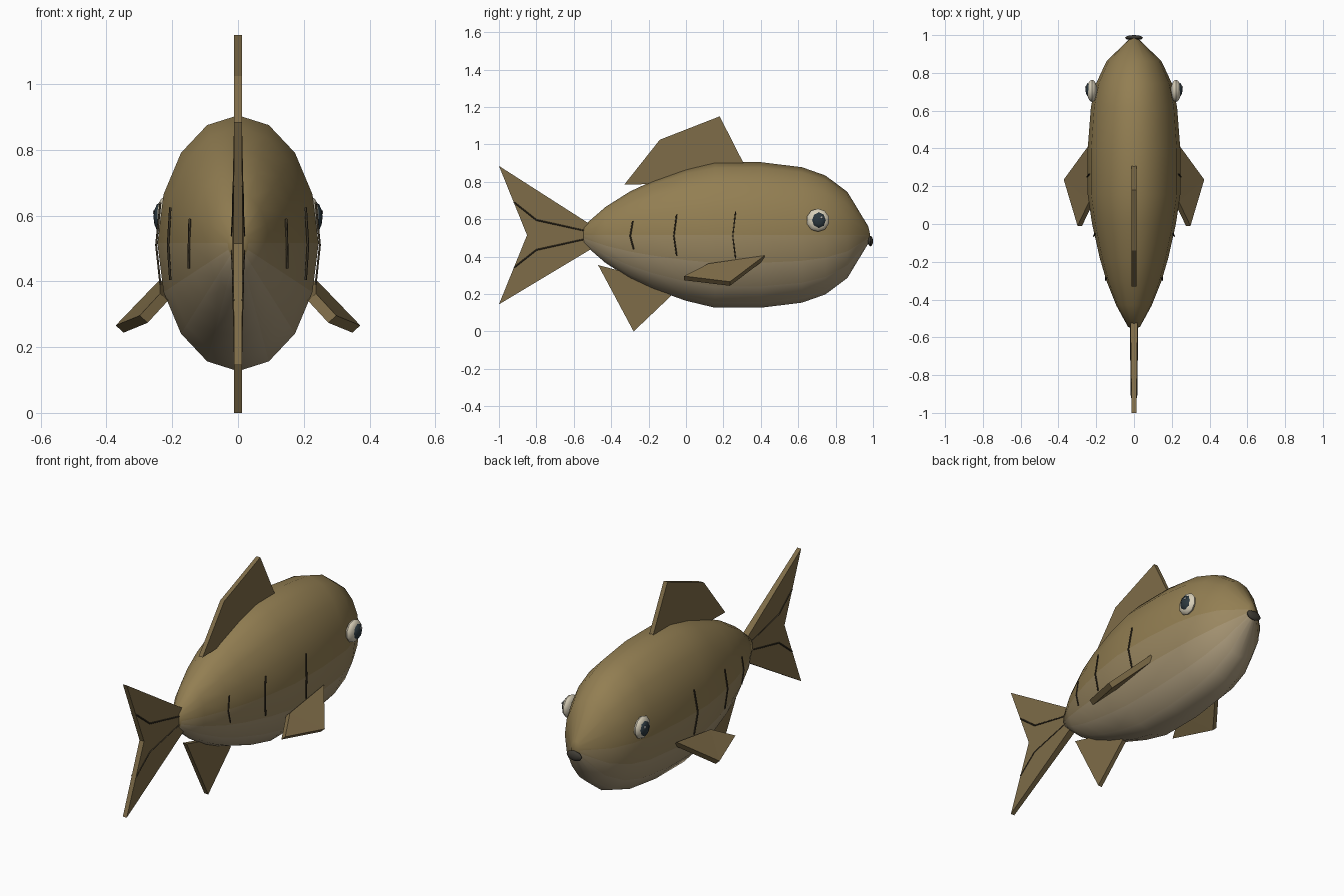
import bpy, bmesh, math
from mathutils import Vector

if "Cube" in bpy.data.objects:
    bpy.data.objects.remove(bpy.data.objects["Cube"])

def material(name, rgb):
    m = bpy.data.materials.new(name)
    m.diffuse_color = (*rgb, 1)
    m.use_nodes = True
    m.node_tree.nodes["Principled BSDF"].inputs["Base Color"].default_value = m.diffuse_color
    return m

BACK, BELLY = (0.29, 0.21, 0.085), (0.42, 0.34, 0.22)
fin_mat = material("fin_brown", (0.21, 0.15, 0.065))
dark = material("dark_line", (0.045, 0.035, 0.02))
white = material("eye_cream", (0.68, 0.62, 0.48))
black = material("pupil_dark", (0.025, 0.04, 0.05))
lip = material("mouth_dark", (0.05, 0.045, 0.035))
glint = material("glint_white", (0.9, 0.9, 0.9))

def finish(name, bm, mats, smooth=None):
    bmesh.ops.recalc_face_normals(bm, faces=bm.faces)
    me = bpy.data.meshes.new(name)
    bm.to_mesh(me)
    bm.free()
    for m in mats:
        me.materials.append(m)
    ob = bpy.data.objects.new(name, me)
    bpy.context.collection.objects.link(ob)
    if smooth:
        bpy.ops.object.select_all(action='DESELECT')
        ob.select_set(True)
        bpy.context.view_layer.objects.active = ob
        bpy.ops.object.shade_smooth_by_angle(angle=math.radians(smooth))
    return ob

# Body: 16-sided oval rings along y, shaded from back to belly
N, CZ = 16, 0.516
sections = [(-0.545, 0.05), (-0.43, 0.15), (-0.3, 0.232), (-0.18, 0.288),
            (0, 0.352), (0.155, 0.389), (0.4, 0.389), (0.62, 0.362),
            (0.745, 0.318), (0.863, 0.23), (0.975, 0.045)]
bm = bmesh.new()
rings = []
for y, r in sections:
    rings.append([bm.verts.new((0.63 * r * math.sin(2 * math.pi * i / N), y,
                                CZ + r * math.cos(2 * math.pi * i / N))) for i in range(N)])
for a, b in zip(rings, rings[1:]):
    for i in range(N):
        f = bm.faces.new((a[i], a[(i + 1) % N], b[(i + 1) % N], b[i]))
        f.material_index = max(0, min(i, N - 1 - i) - 3)
for ring, y in ((rings[0], -0.555), (rings[-1], 0.985)):
    tip = bm.verts.new((0, y, CZ))
    for i in range(N):
        bm.faces.new((ring[i], ring[(i + 1) % N], tip))
shades = [material(f"body_shade_{k}", [a + (b - a) * t for a, b in zip(BACK, BELLY)])
          for k, t in enumerate((0, 0.25, 0.6, 0.85, 1))]
finish("body", bm, shades, 60)

# Upright fins: side outline given thickness, optionally thinning to the rear
def flat_fin(name, pts, half):
    bm = bmesh.new()
    sides = [[bm.verts.new((s * half(y), y, z)) for y, z in pts] for s in (-1, 1)]
    for s in sides:
        bm.faces.new(s)
    n = len(pts)
    for i in range(n):
        j = (i + 1) % n
        bm.faces.new((sides[0][i], sides[0][j], sides[1][j], sides[1][i]))
    finish(name, bm, [fin_mat])

flat_fin("dorsal_fin", [(-0.33, 0.785), (-0.14, 1.025), (0.18, 1.15), (0.31, 0.895),
                        (0.2, 0.82), (-0.1, 0.79)], lambda y: 0.012)
flat_fin("anal_fin", [(-0.47, 0.355), (-0.28, 0), (-0.08, 0.19), (-0.12, 0.26),
                      (-0.3, 0.31)], lambda y: 0.012)
flat_fin("tail_fin", [(-0.5, 0.565), (-1, 0.885), (-0.85, 0.515), (-1, 0.145),
                      (-0.5, 0.445)], lambda y: 0.012 + 0.014 * (y + 1))

# Side fins: two folded triangles given thickness
def side_fin(name, s):
    pts = [(0.225, 0.42, 0.395), (0.36, 0.235, 0.255), (0.287, -0.01, 0.285), (0.225, 0.12, 0.352)]
    off = Vector((0.012 , 0, 0.011))
    bm = bmesh.new()
    lo, hi = [[bm.verts.new((s * v.x, v.y, v.z)) for v in (Vector(p) + k * off for p in pts)]
              for k in (-1, 1)]
    for q in (lo, hi):
        bm.faces.new((q[0], q[1], q[3]))
        bm.faces.new((q[1], q[2], q[3]))
    for i in range(4):
        j = (i + 1) % 4
        bm.faces.new((lo[i], lo[j], hi[j], hi[i]))
    finish(name, bm, [fin_mat])

# Flattened balls for eyes and mouth
def ball(name, loc, size, mat, seg, rows, axis='X'):
    bm = bmesh.new()
    bmesh.ops.create_uvsphere(bm, u_segments=seg, v_segments=rows, radius=1)
    for v in bm.verts:
        x, y, z = v.co
        p = (z, x, y) if axis == 'X' else (x, z, y)
        v.co = [c + k * d for c, k, d in zip(loc, size, p)]
    finish(name, bm, [mat], 40)

# Thin dark creases
def crease(name, pts, r=0.004):
    cu = bpy.data.curves.new(name, 'CURVE')
    cu.dimensions = '3D'
    cu.bevel_depth = r
    cu.bevel_resolution = 0
    cu.use_fill_caps = True
    sp = cu.splines.new('POLY')
    sp.points.add(len(pts) - 1)
    for q, p in zip(sp.points, pts):
        q.co = (*p, 1)
    cu.materials.append(dark)
    bpy.context.collection.objects.link(bpy.data.objects.new(name, cu))

creases = [[(0.236, 0.265, 0.64), (0.249, 0.25, 0.51), (0.236, 0.265, 0.39)],
           [(0.206, -0.05, 0.625), (0.213, -0.065, 0.51), (0.206, -0.05, 0.405)],
           [(0.147, -0.285, 0.59), (0.149, -0.298, 0.51), (0.15, -0.28, 0.44)]]
for s, side in ((-1, "left"), (1, "right")):
    side_fin(f"pectoral_fin_{side}", s)
    ball(f"eye_{side}", (s * 0.222, 0.705, 0.595), (0.027, 0.062, 0.062), white, 10, 8)
    ball(f"pupil_{side}", (s * 0.237, 0.71, 0.595), (0.02, 0.04, 0.045), black, 8, 6)
    ball(f"glint_{side}", (s * 0.254, 0.725, 0.61), (0.005, 0.008, 0.008), glint, 6, 4)
    for k, pts in enumerate(creases):
        crease(f"side_crease_{side}_{k}", [(s * x, y, z) for x, y, z in pts])
    for d, part in ((1, "upper"), (-1, "lower")):
        crease(f"tail_ray_{part}_{side}", [(s * 0.018, -0.53, CZ + d * 0.02),
               (s * 0.015, -0.8, CZ + d * 0.08), (s * 0.013, -0.92, CZ + d * 0.175)])

ball("mouth", (0, 0.986, 0.483), (0.048, 0.014, 0.028), lip, 8, 6, 'Y')
